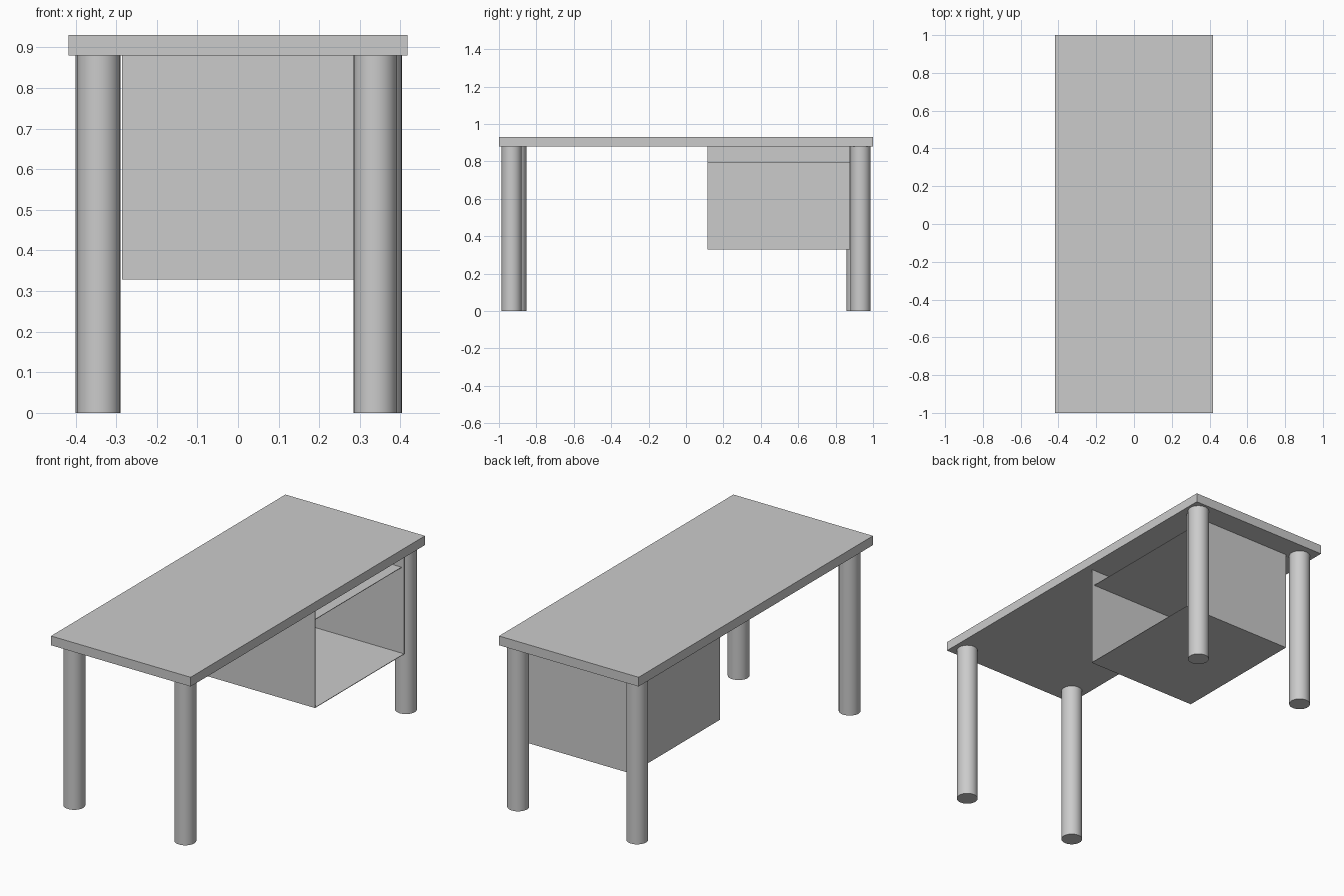
import bpy
import math

cube = bpy.data.objects.get("Cube")
if cube:
    bpy.data.objects.remove(cube, do_unlink=True)

grey = bpy.data.materials.new("plain_grey")
grey.use_nodes = True
colour = (0.6, 0.6, 0.6, 1.0)
grey.diffuse_color = colour
grey.node_tree.nodes["Principled BSDF"].inputs["Base Color"].default_value = colour


def box(name, low, high):
    """Box spanning two opposite corners."""
    centre = [(a + b) / 2 for a, b in zip(low, high)]
    bpy.ops.mesh.primitive_cube_add(size=1, location=centre)
    ob = bpy.context.object
    ob.name = name
    ob.scale = [b - a for a, b in zip(low, high)]
    bpy.ops.object.transform_apply(location=False, rotation=False, scale=True)
    ob.data.materials.append(grey)
    return ob


def leg(name, x, y):
    """Round leg from the floor to the underside of the top."""
    bpy.ops.mesh.primitive_cylinder_add(
        vertices=32, radius=LEG_RADIUS, depth=UNDERSIDE,
        location=(x, y, UNDERSIDE / 2))
    ob = bpy.context.object
    ob.name = name
    ob.data.materials.append(grey)
    bpy.ops.object.shade_smooth_by_angle(angle=math.radians(40))
    return ob


UNDERSIDE = 0.88
LEG_RADIUS = 0.0535
THIN = 0.003

# Table top
box("table_top", (-0.417, -1, UNDERSIDE), (0.417, 1, 0.93))

# Legs, set slightly unevenly
leg("front_left_leg", 0.338, -0.932)
leg("front_right_leg", -0.343, -0.907)
leg("back_left_leg", 0.35, 0.933)
leg("back_right_leg", -0.347, 0.912)

# Hanging cabinet of thin panels, open towards +x
X0, X1 = -0.285, 0.38
Y0, Y1 = 0.115, 0.877
Z0 = 0.328
box("cabinet_front_panel", (X0, Y0, Z0), (X1, Y0 + THIN, UNDERSIDE))
box("cabinet_back_panel", (X0, Y1 - THIN, Z0), (X1, Y1, UNDERSIDE))
box("cabinet_side_panel", (X0, Y0, Z0), (X0 + THIN, Y1, UNDERSIDE))
box("cabinet_floor", (X0, Y0, Z0), (X1, Y1, Z0 + THIN))
box("cabinet_shelf", (X0 + THIN, Y0 + THIN, 0.792),
    (0.365, Y1 - THIN, 0.792 + THIN))
